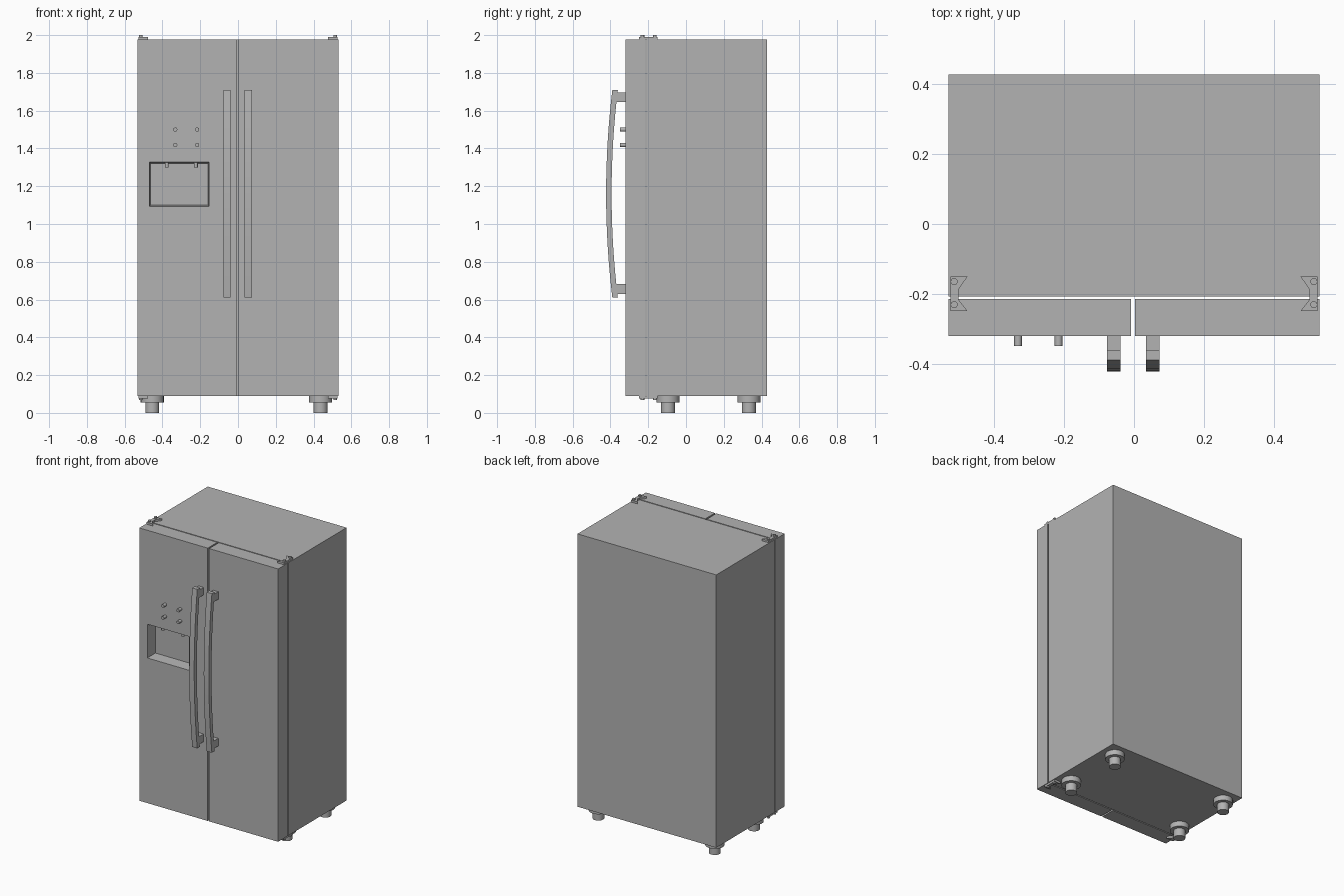
import bpy, bmesh, math
from mathutils import Matrix

if "Cube" in bpy.data.objects:
    bpy.data.objects.remove(bpy.data.objects["Cube"])

steel = bpy.data.materials.new("brushed grey")
steel.diffuse_color = (0.45, 0.45, 0.45, 1)
steel.use_nodes = True
steel.node_tree.nodes["Principled BSDF"].inputs["Base Color"].default_value = steel.diffuse_color


def finish(name, bm, smooth=False):
    bmesh.ops.recalc_face_normals(bm, faces=bm.faces)
    mesh = bpy.data.meshes.new(name)
    bm.to_mesh(mesh)
    bm.free()
    mesh.materials.append(steel)
    ob = bpy.data.objects.new(name, mesh)
    bpy.context.collection.objects.link(ob)
    if smooth:
        bpy.ops.object.select_all(action='DESELECT')
        ob.select_set(True)
        bpy.context.view_layer.objects.active = ob
        bpy.ops.object.shade_smooth_by_angle(angle=math.radians(35))
    return ob


def add_box(bm, x, y, z):
    size = (x[1] - x[0], y[1] - y[0], z[1] - z[0])
    mid = (sum(x) / 2, sum(y) / 2, sum(z) / 2)
    return bmesh.ops.create_cube(
        bm, size=1, matrix=Matrix.Translation(mid) @ Matrix.Diagonal((*size, 1)))["verts"]


def add_cylinder(bm, centre, radius, depth, along_y=False, sides=20):
    rot = Matrix.Rotation(math.pi / 2, 4, 'X') if along_y else Matrix()
    bmesh.ops.create_cone(bm, cap_ends=True, segments=sides, radius1=radius, radius2=radius,
                          depth=depth, matrix=Matrix.Translation(centre) @ rot)


def extrude_outline(bm, points, offset):
    face = bm.faces.new([bm.verts.new(p) for p in points])
    out = bmesh.ops.extrude_face_region(bm, geom=[face])["geom"]
    bmesh.ops.translate(bm, vec=offset, verts=[v for v in out if isinstance(v, bmesh.types.BMVert)])


def box(name, x, y, z):
    bm = bmesh.new()
    add_box(bm, x, y, z)
    return finish(name, bm)


BOTTOM, TOP = 0.09, 1.977
FRONT, DOOR_BACK = -0.32, -0.215

# Cabinet and right door
box("cabinet", (-0.531, 0.531), (-0.208, 0.428), (BOTTOM, TOP))
box("right_door", (0.003, 0.531), (FRONT, DOOR_BACK), (BOTTOM, TOP))

# Left door with a slightly tapered dispenser recess
left_door = box("left_door", (-0.531, -0.008), (FRONT, DOOR_BACK), (BOTTOM, TOP))
bm = bmesh.new()
for v in add_box(bm, (-0.47, -0.152), (FRONT - 0.01, FRONT + 0.078), (1.093, 1.328)):
    if v.co.y > FRONT:
        v.co.x += 0.007 if v.co.x < -0.3 else -0.007
        v.co.z += 0.007 if v.co.z < 1.2 else -0.007
cutter = finish("recess_cutter", bm)
cutter.hide_render = True
cutter.hide_viewport = True
cut = left_door.modifiers.new("recess", 'BOOLEAN')
cut.object = cutter
cut.solver = 'EXACT'
bpy.context.view_layer.objects.active = left_door
bpy.ops.object.modifier_apply(modifier="recess")
bpy.data.objects.remove(cutter)

# Dispenser nozzles
bm = bmesh.new()
for x in (-0.377, -0.223):
    add_cylinder(bm, (x, -0.283, 1.313), 0.01, 0.03)
finish("dispenser_nozzles", bm, True)

# Control buttons
bm = bmesh.new()
for x in (-0.332, -0.216):
    for z in (1.418, 1.5):
        add_cylinder(bm, (x, -0.33, z), 0.011, 0.038, True)
finish("control_buttons", bm, True)

# Bowed handles with mounting posts
for name, x0, x1 in (("left_handle", -0.077, -0.039), ("right_handle", 0.034, 0.073)):
    bm = bmesh.new()
    steps = 16
    outer, inner = [], []
    for i in range(steps + 1):
        t = 2 * i / steps - 1
        z, bow = 1.16 + 0.55 * t, 0.033 * (1 - t * t)
        outer.append((x0, -0.39 - bow, z))
        inner.append((x0, -0.361 - bow, z))
    extrude_outline(bm, outer + inner[::-1], (x1 - x0, 0, 0))
    for z in ((0.63, 0.683), (1.645, 1.697)):
        add_box(bm, (x0, x1), (-0.372, FRONT), z)
    finish(name, bm, True)

# Hinges: notched plates with two bolts, above and below both doors
PLATE = [(0.526, -0.151), (0.477, -0.151), (0.503, -0.188),
         (0.503, -0.216), (0.477, -0.249), (0.526, -0.249)]
for side, sx in (("left", -1), ("right", 1)):
    for level, z, d in (("top", TOP, 1), ("bottom", BOTTOM, -1)):
        bm = bmesh.new()
        extrude_outline(bm, [(sx * x, y, z) for x, y in PLATE], (0, 0, d * 0.014))
        for y in (-0.165, -0.231):
            add_cylinder(bm, (sx * 0.515, y, z + d * 0.0115), 0.01, 0.023)
        finish(f"{level}_{side}_hinge", bm, True)

# Levelling feet: wide collar over a narrow pad
for side, x in (("left", -0.454), ("right", 0.437)):
    for end, y in (("front", -0.095), ("back", 0.333)):
        bm = bmesh.new()
        add_cylinder(bm, (x, y, 0.0725), 0.061, 0.037, sides=28)
        add_cylinder(bm, (x, y, 0.0275), 0.037, 0.055, sides=28)
        finish(f"{end}_{side}_foot", bm, True)
